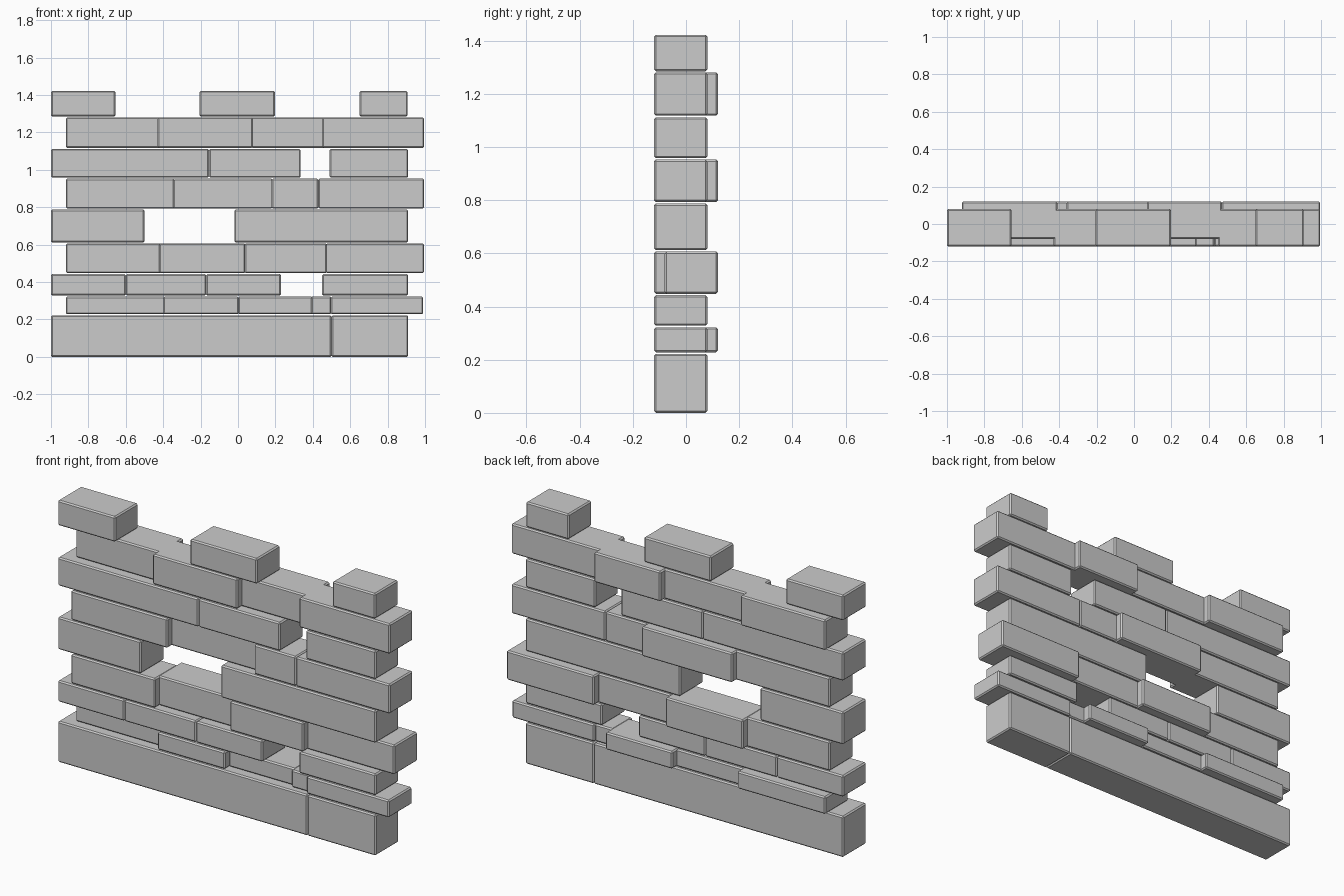
import bpy
import bmesh
from mathutils import Matrix, Vector

if "Cube" in bpy.data.objects:
    bpy.data.objects.remove(bpy.data.objects["Cube"])

# Depth ranges: flush with the front, stepped back, and a shallow filler
DEPTH = {"F": (-0.12, 0.08), "B": (-0.08, 0.12), "S": (-0.10, 0.07)}

# Courses from the ground up: (z range, [(x start, x end, depth), ...])
COURSES = [
    ((0.0, 0.222), [(-1.0, 0.5, "F"), (0.5, 0.91, "F")]),
    ((0.228, 0.322), [(-0.92, -0.39, "B"), (-0.40, 0.005, "F"), (0.0, 0.40, "B"),
                      (0.39, 0.50, "S"), (0.495, 0.99, "F")]),
    ((0.328, 0.443), [(-1.0, -0.60, "F"), (-0.60, -0.17, "F"), (-0.17, 0.23, "F"),
                      (0.45, 0.91, "F")]),
    ((0.448, 0.607), [(-0.92, -0.415, "F"), (-0.425, 0.04, "B"), (0.035, 0.475, "F"),
                      (0.47, 0.995, "B")]),
    ((0.612, 0.788), [(-1.0, -0.50, "F"), (-0.02, 0.91, "F")]),
    ((0.793, 0.953), [(-0.92, -0.34, "F"), (-0.36, 0.185, "B"), (0.18, 0.43, "F"),
                      (0.43, 0.995, "F")]),
    ((0.958, 1.112), [(-1.0, -0.155, "F"), (-0.155, 0.335, "F"), (0.49, 0.91, "F")]),
    ((1.118, 1.281), [(-0.92, -0.41, "B"), (-0.43, 0.08, "F"), (0.07, 0.47, "B"),
                      (0.45, 0.995, "F")]),
    ((1.285, 1.422), [(-1.0, -0.655, "F"), (-0.205, 0.197, "F"), (0.65, 0.907, "F")]),
]


def block(name, lo, hi, bevel=0.007):
    """Stone block between two corners with chipped edges."""
    lo, hi = Vector(lo), Vector(hi)
    bm = bmesh.new()
    bmesh.ops.create_cube(bm, size=1.0, matrix=Matrix.Diagonal((*(hi - lo), 1.0)))
    bmesh.ops.bevel(bm, geom=bm.edges[:], offset=bevel, segments=1,
                    profile=0.5, affect='EDGES')
    mesh = bpy.data.meshes.new(name)
    bm.to_mesh(mesh)
    bm.free()
    ob = bpy.data.objects.new(name, mesh)
    ob.location = (lo + hi) / 2
    bpy.context.collection.objects.link(ob)
    return ob


# Stack the courses of the wall
for row, ((z0, z1), stones) in enumerate(COURSES):
    for i, (x0, x1, d) in enumerate(stones):
        y0, y1 = DEPTH[d]
        block(f"course_{row + 1}_stone_{i + 1}", (x0, y0, z0), (x1, y1, z1))
